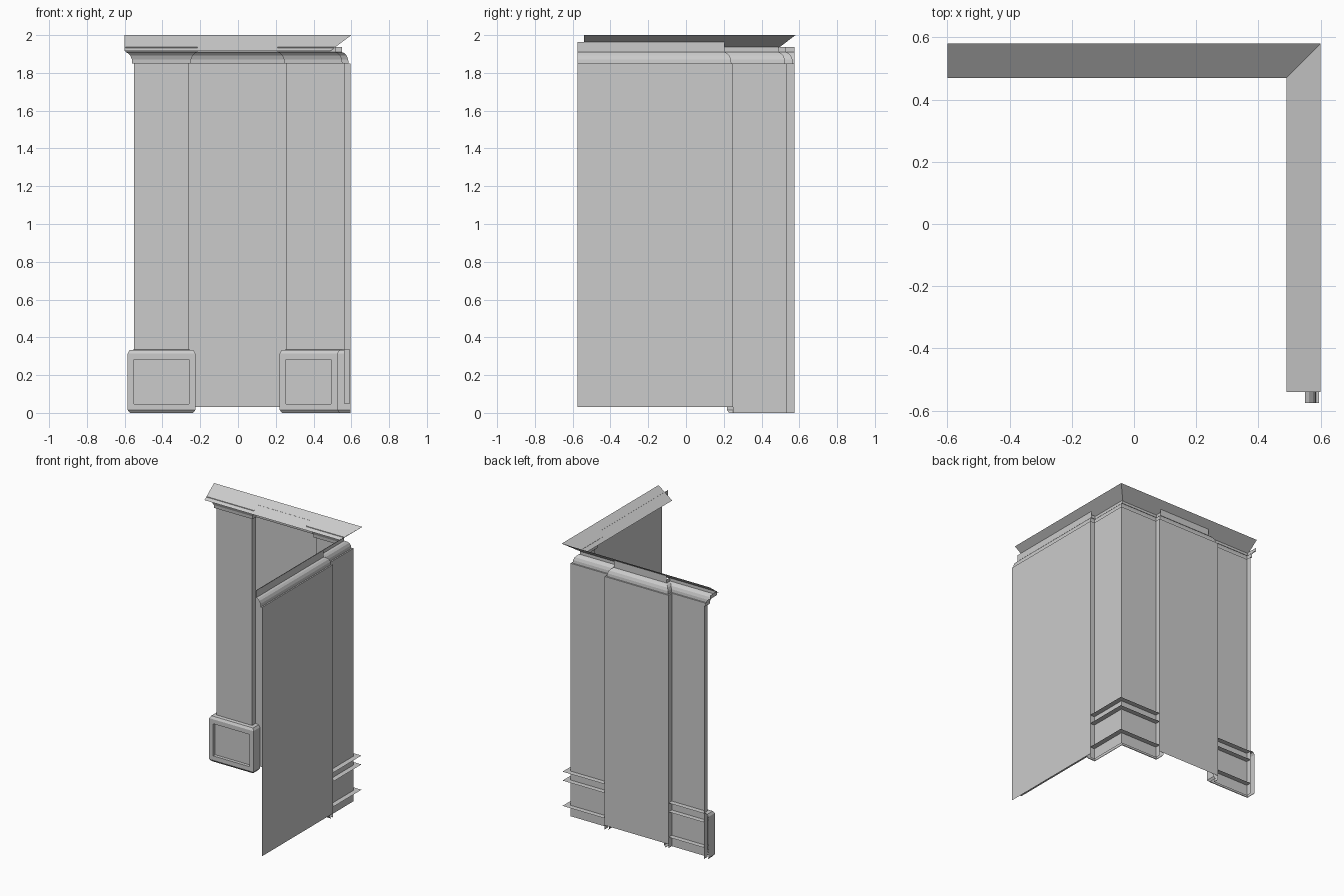
import bpy, bmesh
from mathutils import Vector

cube = bpy.data.objects.get("Cube")
if cube:
    bpy.data.objects.remove(cube, do_unlink=True)

# One plain grey for everything
grey = bpy.data.materials.new("plaster_grey")
grey.use_nodes = True
grey.diffuse_color = (0.6, 0.6, 0.6, 1)
grey.node_tree.nodes["Principled BSDF"].inputs["Base Color"].default_value = (0.6, 0.6, 0.6, 1)


def finish(name, bm):
    mesh = bpy.data.meshes.new(name)
    bm.to_mesh(mesh)
    bm.free()
    mesh.materials.append(grey)
    obj = bpy.data.objects.new(name, mesh)
    bpy.context.scene.collection.objects.link(obj)
    return obj


def offset_path(path, d):
    """Shift a plan path towards the room by d, with mitred corners."""
    pts = [Vector(p) for p in path]
    dirs = [(b - a).normalized() for a, b in zip(pts, pts[1:])]
    normals = [Vector((t.y, -t.x)) for t in dirs]
    out = []
    for i, p in enumerate(pts):
        a, b = normals[max(i - 1, 0)], normals[min(i, len(normals) - 1)]
        out.append(p + (a + b) * (d / (1 + a.dot(b))))
    return out


def sweep(name, path, profile, frame=None):
    """Sweep a (projection, height) profile along a plan path."""
    bm = bmesh.new()
    rows = [[bm.verts.new((p.x, p.y, z)) for p in offset_path(path, d)] for d, z in profile]
    for low, high in zip(rows, rows[1:]):
        for i in range(len(path) - 1):
            bm.faces.new((low[i], low[i + 1], high[i + 1], high[i]))
    bm.normal_update()
    if frame:
        # Recess a panel into each large face
        big = [f for f in bm.faces if f.calc_area() > 0.05]
        bmesh.ops.inset_individual(bm, faces=big, thickness=frame, depth=0)
        bmesh.ops.inset_individual(bm, faces=big, thickness=0.001, depth=-0.022)
    return finish(name, bm)


# Plan of the walls: panels on the outer plane, pilasters stepping into the room
BACK, SIDE = 0.575, 0.595
PIL_Y, PIL_X = 0.535, 0.56
end_pilaster = [(-0.55, BACK), (-0.55, PIL_Y), (-0.26, PIL_Y), (-0.26, BACK)]
corner_pilaster = [(0.255, BACK), (0.255, PIL_Y), (PIL_X, PIL_Y), (PIL_X, 0.25), (SIDE, 0.25)]
back_panel = [(-0.26, BACK), (0.255, BACK)]
side_panel = [(SIDE, 0.25), (SIDE, -0.575)]
whole = end_pilaster + corner_pilaster + side_panel[1:]

# Wall panels
for name, path in (("back_panel", back_panel), ("side_panel", side_panel)):
    sweep(name, path, [(0, 0.03), (0, 1.85)])

# Pilasters with their pedestals and horizontal ledges
pedestal = [(0.022, 0), (0.034, 0.015), (0.034, 0.315), (0.024, 0.332), (0, 0.335)]
for name, path in (("end", end_pilaster), ("corner", corner_pilaster)):
    sweep(name + "_pilaster", path, [(0, 0), (0, 1.85)])
    sweep(name + "_pedestal", path, pedestal, frame=0.046)
    for i, z in enumerate((0.08, 0.265, 0.33)):
        sweep(f"{name}_ledge_{i + 1}", path[1:-1], [(-0.038, z), (0.012, z)])

# Low framed block on the room side of the side panel
bm = bmesh.new()
bmesh.ops.create_cube(bm, size=1)
bmesh.ops.scale(bm, vec=(0.033, 0.70, 0.285), verts=bm.verts)
bmesh.ops.translate(bm, vec=(0.577, -0.17, 0.1925), verts=bm.verts)
inner = [f for f in bm.faces if f.normal.x < -0.9]
bmesh.ops.inset_individual(bm, faces=inner, thickness=0.05, depth=0)
bmesh.ops.inset_individual(bm, faces=inner, thickness=0.001, depth=-0.02)
finish("dado_block", bm)

# Cove moulding following every step of the wall
cove = [(0, 1.85), (0.01, 1.85), (0.012, 1.872), (0.02, 1.892), (0.032, 1.904), (0.045, 1.91)]
sweep("cove_moulding", whole, cove)

# Fascia between the moulding and the sloping cap
sweep("fascia", whole, [(0.045, 1.91), (0.045, 1.937)])
sweep("back_fascia", [(-0.215, BACK), (0.21, BACK)], [(0.045, 1.937), (0.045, 1.963)])
sweep("side_fascia", [(SIDE, 0.205), (SIDE, -0.575)], [(0.045, 1.937), (0.045, 1.963)])

# Sloping cap, mitred at the corner
sweep("sloping_cap", [(-0.6, 0.58), (0.6, 0.58), (0.6, -0.54)], [(0.11, 1.917), (0, 2.0)])
